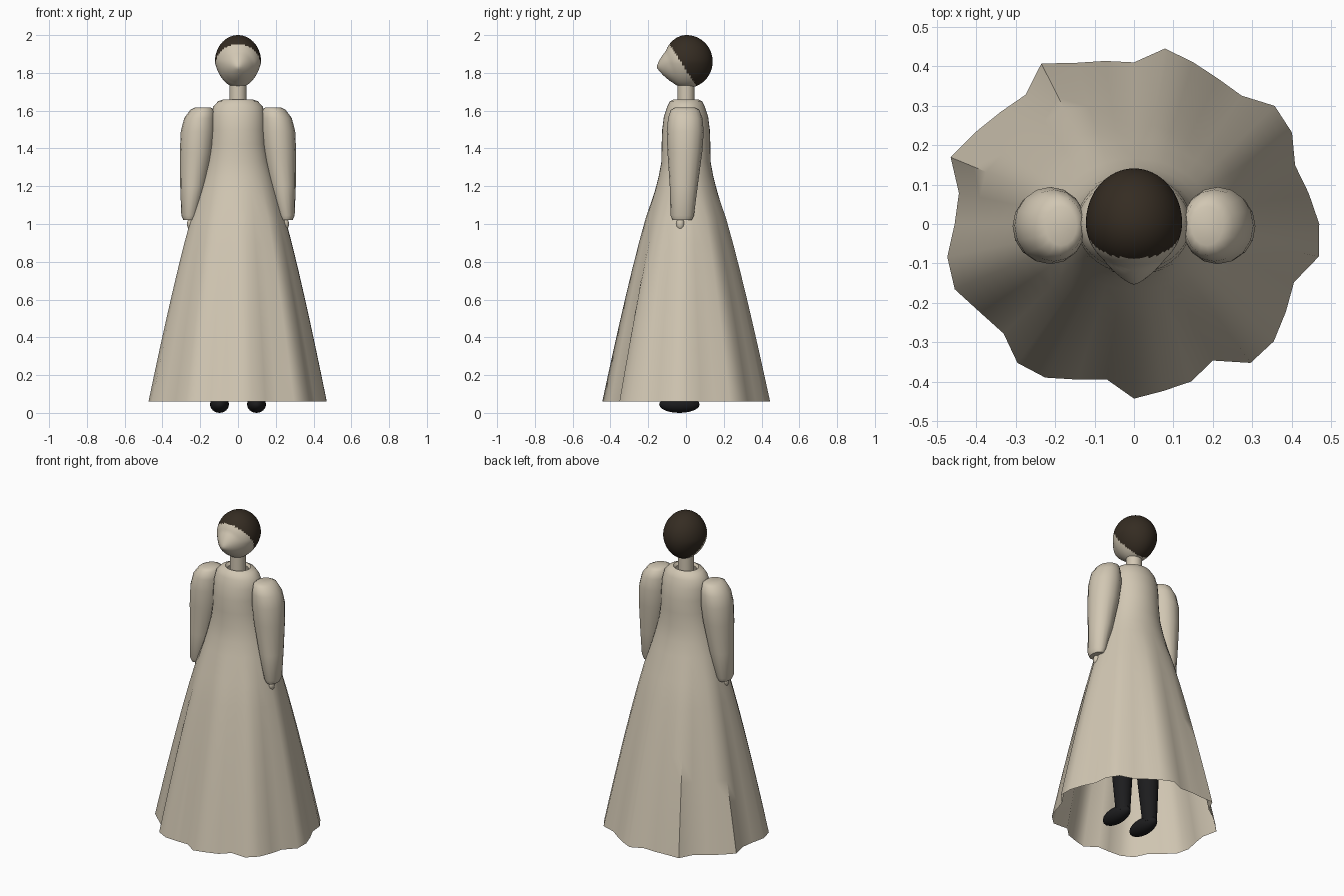
import bpy, bmesh, math
from mathutils import Vector

if "Cube" in bpy.data.objects:
    bpy.data.objects.remove(bpy.data.objects["Cube"])


def material(name, color):
    m = bpy.data.materials.new(name)
    m.use_nodes = True
    m.diffuse_color = (*color, 1)
    m.node_tree.nodes["Principled BSDF"].inputs["Base Color"].default_value = (*color, 1)
    return m


cream = material("cream", (0.64, 0.57, 0.45))
brown = material("dark brown", (0.035, 0.025, 0.016))
black = material("black", (0.012, 0.012, 0.013))


def finish(bm, name, *mats):
    bmesh.ops.recalc_face_normals(bm, faces=bm.faces)
    mesh = bpy.data.meshes.new(name)
    bm.to_mesh(mesh)
    bm.free()
    for m in mats:
        mesh.materials.append(m)
    obj = bpy.data.objects.new(name, mesh)
    bpy.context.collection.objects.link(obj)
    bpy.ops.object.select_all(action="DESELECT")
    obj.select_set(True)
    bpy.context.view_layer.objects.active = obj
    bpy.ops.object.shade_smooth_by_angle(angle=math.radians(50))
    return obj


def loft(rings, name, mat, capped=True):
    """Join rings of points with quads, closing both ends if capped."""
    bm = bmesh.new()
    loops = [[bm.verts.new(p) for p in ring] for ring in rings]
    n = len(loops[0])
    for a, b in zip(loops, loops[1:]):
        for i in range(n):
            j = (i + 1) % n
            bm.faces.new((a[i], a[j], b[j], b[i]))
    if capped:
        bm.faces.new(loops[0])
        bm.faces.new(loops[-1])
    return finish(bm, name, mat)


def ellipse(z, cx, rx, cy, ry, n):
    turns = [math.tau * i / n for i in range(n)]
    return [Vector((cx + rx * math.cos(t), cy + ry * math.sin(t), z)) for t in turns]


def ball(name, mat, center, radii, segments=24):
    bm = bmesh.new()
    bmesh.ops.create_uvsphere(bm, u_segments=segments, v_segments=segments // 2, radius=1)
    for v in bm.verts:
        v.co = Vector(center) + Vector([c * r for c, r in zip(v.co, radii)])
    return finish(bm, name, mat)


# Dress: smooth bodice flaring into a skirt with an uneven, pleated hem
HEM = [.47, .45, .435, .463, .466, .425, .426, .437, .452, .41, .42, .435,
       .47, .428, .442, .465, .495, .451, .455, .481, .484, .45, .432, .46,
       .45, .42, .40, .443, .43, .425, .40, .46, .463, .445, .432, .476]
BODICE = [(1.645, .06, .055), (1.66, .075, .065), (1.65, .105, .085),
          (1.62, .132, .1), (1.57, .143, .117), (1.5, .146, .126),
          (1.42, .148, .129), (1.33, .162, .13), (1.25, .182, .145), (1.17, .205, .166)]
rings = [ellipse(z, 0, rx, 0, ry, len(HEM)) for z, rx, ry in BODICE]
waist = rings[-1]
hem = [Vector((r * math.cos(a), r * math.sin(a), .06))
       for a, r in ((math.tau * i / len(HEM), r) for i, r in enumerate(HEM))]
for step in range(1, 9):
    t = step / 8
    ring = []
    for w, h in zip(waist, hem):
        p = w.lerp(h, t ** .85)
        p.z = w.z + (h.z - w.z) * t
        ring.append(p)
    rings.append(ring)
loft(rings, "dress", cream, capped=False)

# Neck
loft([ellipse(z, 0, .045, 0, .045, 24) for z in (1.58, 1.78)], "neck", cream)

# Head: egg with a broad pointed nose, hair coloured behind a slanted line
bm = bmesh.new()
bmesh.ops.create_uvsphere(bm, u_segments=64, v_segments=40, radius=1)
for v in bm.verts:
    x, y, z = v.co
    taper = 1 - .16 * max(0, -z)
    depth = .138 if y > 0 else .12
    v.co = Vector((x * .122 * taper, y * depth + .003, 1.86 + z * .14))
    if y < 0:
        away = math.hypot(v.co.x, v.co.z - 1.83)
        v.co.y -= .042 * max(0, 1 - away / .085)
for f in bm.faces:
    c = f.calc_center_median()
    f.material_index = int(c.y > -.088 + .63 * (1.955 - c.z))
finish(bm, "head", cream, brown)

SLEEVE = [(1.618, .185, .04, -.005, .05), (1.605, .19, .062, -.005, .075),
          (1.56, .203, .082, -.004, .091), (1.49, .212, .091, -.004, .098),
          (1.38, .221, .087, -.006, .092), (1.2, .238, .068, -.012, .074),
          (1.045, .256, .044, -.02, .062), (1.02, .257, .032, -.02, .05)]
LEG = [(1.05, .085, .075, 0, .08), (.6, .09, .072, 0, .075),
       (.3, .095, .058, .01, .06), (.04, .098, .04, .02, .042)]

# Limbs on both sides
for side, s in (("left", 1), ("right", -1)):
    loft([ellipse(z, s * cx, rx, cy, ry, 16) for z, cx, rx, cy, ry in SLEEVE],
         side + "_sleeve", cream)
    ball(side + "_hand", cream, (s * .248, -.03, 1.0), (.022, .022, .034), 16)
    loft([ellipse(z, s * cx, rx, cy, ry, 20) for z, cx, rx, cy, ry in LEG],
         side + "_leg", black)
    ball(side + "_shoe", black, (s * .098, -.035, .045), (.05, .107, .045))
